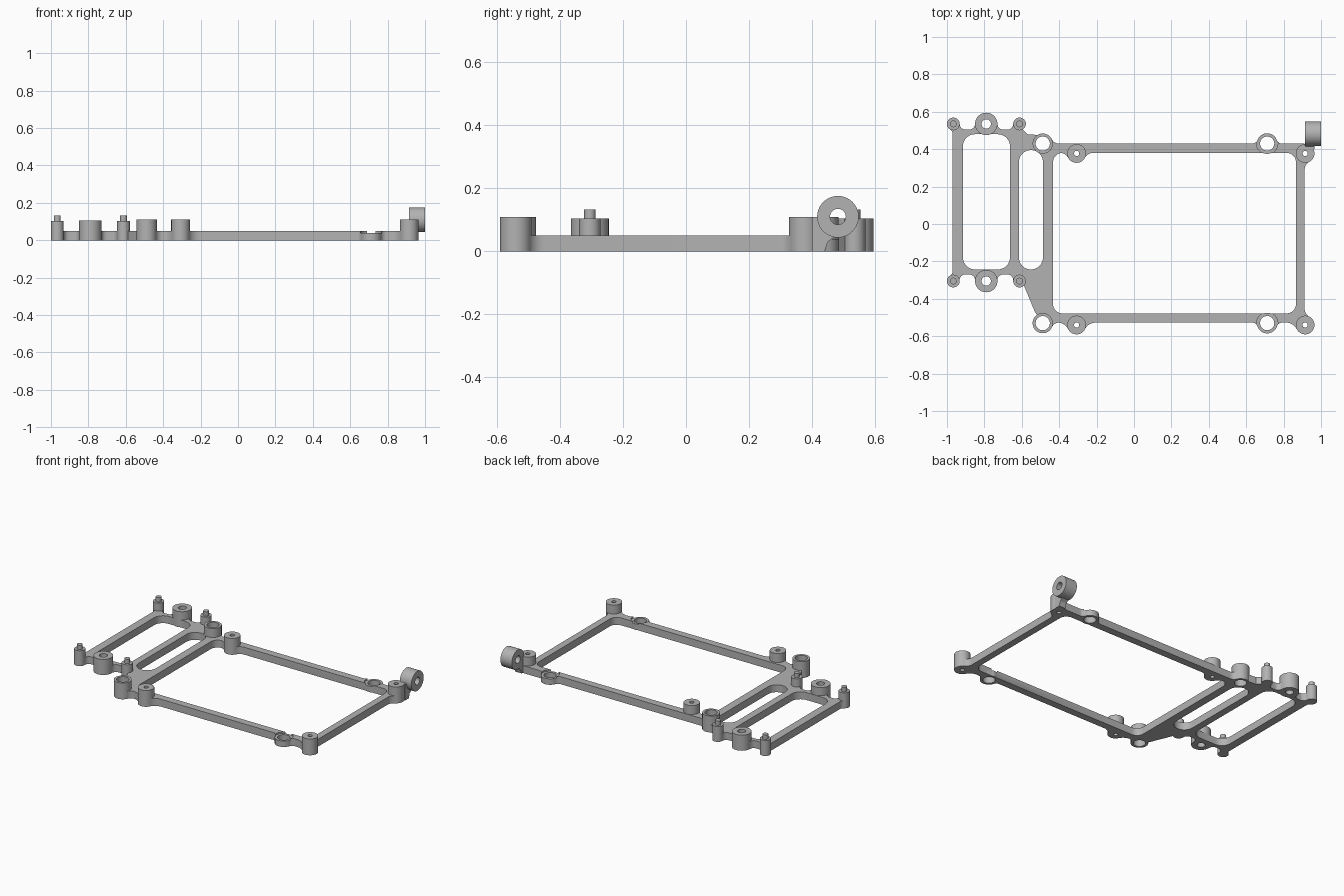
import bpy, bmesh
from math import pi, cos, sin, sqrt, atan2, radians
from mathutils import Matrix

cube = bpy.data.objects.get("Cube")
if cube:
    bpy.data.objects.remove(cube, do_unlink=True)

GREY = bpy.data.materials.new("light_grey")
GREY.use_nodes = True
GREY.diffuse_color = (0.45, 0.45, 0.45, 1)
GREY.node_tree.nodes["Principled BSDF"].inputs["Base Color"].default_value = (0.45, 0.45, 0.45, 1)

TOP = 0.05          # upper face of the frame
SEG = 40
# (a, b, height) -> (x, y, z) for parts that lie along x
ALONG_X = Matrix(((0, 0, 1, 0), (1, 0, 0, 0), (0, 1, 0, 0), (0, 0, 0, 1)))


def finish(bm, name):
    bmesh.ops.recalc_face_normals(bm, faces=bm.faces)
    mesh = bpy.data.meshes.new(name)
    bm.to_mesh(mesh)
    bm.free()
    mesh.materials.append(GREY)
    ob = bpy.data.objects.new(name, mesh)
    bpy.context.collection.objects.link(ob)
    return ob


def prism(name, outlines, z0, z1, matrix=Matrix()):
    bm = bmesh.new()
    for pts in outlines:
        face = bm.faces.new([bm.verts.new((a, b, z0)) for a, b in pts])
        out = bmesh.ops.extrude_face_region(bm, geom=[face])
        verts = [v for v in out["geom"] if isinstance(v, bmesh.types.BMVert)]
        bmesh.ops.translate(bm, verts=verts, vec=(0, 0, z1 - z0))
    bmesh.ops.transform(bm, matrix=matrix, verts=bm.verts)
    return finish(bm, name)


def lathe(name, profile, location, matrix=Matrix()):
    bm = bmesh.new()
    rings = [[bm.verts.new((r * cos(2 * pi * i / SEG), r * sin(2 * pi * i / SEG), z))
              for i in range(SEG)] for r, z in profile]
    for k in range(len(rings)):
        a, b = rings[k - 1], rings[k]
        if profile[k - 1][0] + profile[k][0] == 0:
            continue
        for i in range(SEG):
            j = (i + 1) % SEG
            bm.faces.new((a[i], a[j], b[j], b[i]))
    bmesh.ops.remove_doubles(bm, verts=bm.verts, dist=1e-5)
    bmesh.ops.transform(bm, matrix=Matrix.Translation(location) @ matrix, verts=bm.verts)
    return finish(bm, name)


def tube(name, inner, outer, z0, z1, location, matrix=Matrix()):
    return lathe(name, [(inner, z0), (outer, z0), (outer, z1), (inner, z1)], location, matrix)


def circle(x, y, r):
    return [(x + r * cos(2 * pi * i / SEG), y + r * sin(2 * pi * i / SEG)) for i in range(SEG)]


def rounded(x0, x1, y0, y1, r):
    pts = []
    for q, (cx, cy) in enumerate(((x1 - r, y1 - r), (x0 + r, y1 - r), (x0 + r, y0 + r), (x1 - r, y0 + r))):
        pts += [(cx + r * cos(pi / 2 * (q + i / 8)), cy + r * sin(pi / 2 * (q + i / 8))) for i in range(9)]
    return pts


def boolean(target, tool, operation):
    mod = target.modifiers.new(operation, 'BOOLEAN')
    mod.operation, mod.solver, mod.object = operation, 'EXACT', tool
    bpy.context.view_layer.objects.active = target
    bpy.ops.object.modifier_apply(modifier=mod.name)
    bpy.data.objects.remove(tool, do_unlink=True)


def flare(x, y, r, edge, axis, out, sides, f):
    """Concave fillets that blend a round boss into a straight edge."""
    c = out * ((y if axis == 'y' else x) - edge)
    d = sqrt((r + f) ** 2 - (f - c) ** 2)
    end = atan2(c - f, -d)
    if end > 0:
        end -= 2 * pi
    angles = [-pi / 2 + (end + pi / 2) * i / 8 for i in range(9)]
    local = [(d + f * cos(t), f + f * sin(t)) for t in angles] + [(0, c), (0, -0.02), (d, -0.02)]
    for s in sides:
        if axis == 'y':
            pts = [(x + s * u, edge + out * v) for u, v in local]
        else:
            pts = [(edge + out * v, y + s * u) for u, v in local]
        boolean(frame, prism("fillet", [pts], 0, TOP), 'UNION')


# Flat frame with its three openings
outline = [(-0.97, -0.27), (-0.62, -0.27), (-0.59, -0.325), (-0.53, -0.47), (-0.49, -0.527),
           (0.912, -0.527), (0.912, 0.43), (-0.48, 0.43), (-0.505, 0.475), (-0.57, 0.48),
           (-0.595, 0.505), (-0.97, 0.505)]
frame = prism("frame", [outline], 0, TOP)
openings = [rounded(-0.915, -0.663, -0.243, 0.48, 0.065),
            rounded(-0.615, -0.487, -0.243, 0.395, 0.063),
            rounded(-0.433, 0.866, -0.478, 0.38, 0.05)]
boolean(frame, prism("openings", openings, -0.1, 0.2), 'DIFFERENCE')

# Round bosses: name, centre, outer radius, hole radius, top height
LOW, HIGH = -0.305, 0.535
BOSSES = [("wide_post", -0.488, -0.53, 0.054, 0.038, 0.11),
          ("wide_post", -0.488, 0.43, 0.054, 0.038, 0.11),
          ("inner_post", -0.307, -0.54, 0.05, 0.014, 0.11),
          ("inner_post", -0.307, 0.377, 0.05, 0.014, 0.11),
          ("corner_post", 0.915, -0.54, 0.05, 0.014, 0.11),
          ("corner_post", 0.915, 0.377, 0.05, 0.014, 0.11),
          ("low_eyelet", 0.712, -0.53, 0.055, 0.038, 0.04),
          ("low_eyelet", 0.712, 0.43, 0.055, 0.038, 0.04),
          ("side_post", -0.79, LOW, 0.06, 0.025, 0.105),
          ("side_post", -0.79, HIGH, 0.06, 0.025, 0.105)]
PEGS = [(x, y) for x in (-0.966, -0.612) for y in (LOW, HIGH)]

for name, x, y, r, hole, top in BOSSES:
    boolean(frame, prism("disc", [circle(x, y, r)], 0, TOP), 'UNION')
for x, y in PEGS:
    boolean(frame, prism("disc", [circle(x, y, 0.034)], 0, TOP), 'UNION')

# Fillets along the outer and inner edges
for y, edge, out in ((LOW, -0.27, -1), (HIGH, 0.505, 1)):
    flare(-0.79, y, 0.06, edge, 'y', out, (-1, 1), 0.03)
    flare(-0.966, y, 0.034, edge, 'y', out, (1,), 0.03)
    flare(-0.612, y, 0.034, edge, 'y', out, (-1,), 0.03)
    flare(-0.966, y, 0.034, -0.97, 'x', -1, (-out,), 0.03)
for y, edge, out in ((-0.53, -0.527, -1), (0.43, 0.43, 1)):
    flare(0.712, y, 0.055, edge, 'y', out, (-1, 1), 0.03)
    flare(-0.488, y, 0.054, edge, 'y', out, (1,), 0.04)
flare(-0.307, -0.54, 0.05, -0.527, 'y', -1, (-1, 1), 0.065)
flare(-0.307, 0.377, 0.05, 0.38, 'y', -1, (-1, 1), 0.05)
flare(0.915, -0.54, 0.05, -0.527, 'y', -1, (-1,), 0.065)
flare(0.915, -0.54, 0.05, 0.912, 'x', 1, (1,), 0.05)
flare(0.915, 0.377, 0.05, 0.912, 'x', 1, (-1,), 0.05)

# Drilled holes, and shallow recesses over the low eyelets
boolean(frame, prism("drills", [circle(x, y, h) for _, x, y, _, h, _ in BOSSES], -0.1, 0.2), 'DIFFERENCE')
recess = [circle(x, y, r + 0.002) for _, x, y, r, _, top in BOSSES if top < TOP]
boolean(frame, prism("recesses", recess, 0.04, 0.2), 'DIFFERENCE')
parts = [frame]

# Hollow posts and stepped pegs standing on the frame
for name, x, y, r, hole, top in BOSSES:
    if top > TOP:
        parts.append(tube(name, hole, r, TOP, top, (x, y, 0)))
peg = [(0, TOP), (0.034, TOP), (0.034, 0.104), (0.018, 0.104), (0.018, 0.133), (0, 0.133)]
for x, y in PEGS:
    parts.append(lathe("locating_peg", peg, (x, y, 0)))

# Sideways cable eye and the neck that joins it to the corner
parts.append(tube("cable_eye", 0.025, 0.066, 0.915, 1.0, (0, 0.482, 0.11), ALONG_X))
neck = [(0.4, 0), (0.44, 0), (0.45, 0.03), (0.475, 0.05), (0.45, 0.08), (0.45, 0.16),
        (0.43, 0.15), (0.415, 0.11), (0.4, 0.11)]
parts.append(prism("eye_neck", [neck], 0.917, 0.965, ALONG_X))

bpy.ops.object.select_all(action='DESELECT')
for ob in parts:
    ob.select_set(True)
bpy.context.view_layer.objects.active = frame
bpy.ops.object.shade_smooth_by_angle(angle=radians(30))
